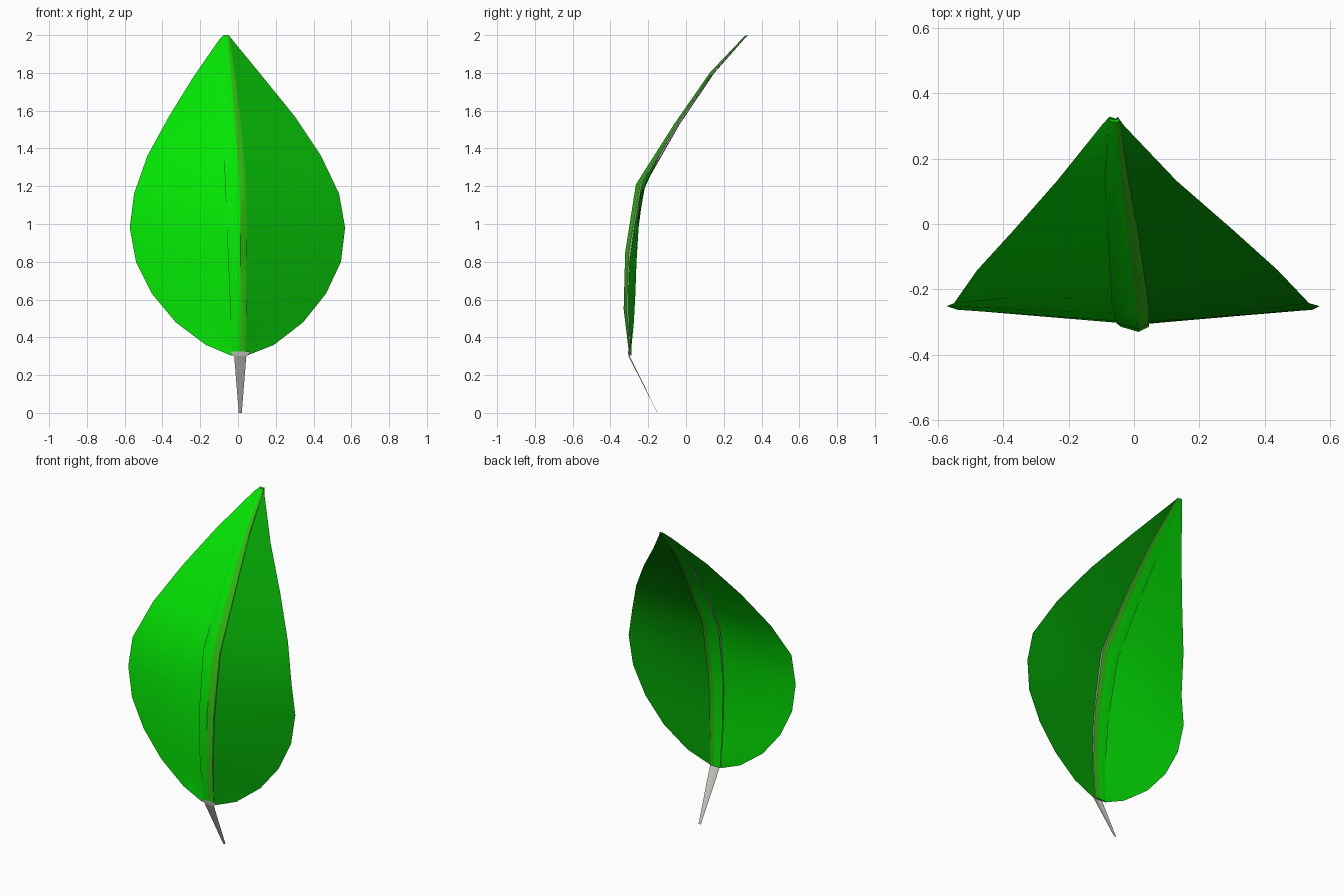
import bpy
import math
from mathutils import Vector

if "Cube" in bpy.data.objects:
    bpy.data.objects.remove(bpy.data.objects["Cube"])


def material(name, rgb):
    m = bpy.data.materials.new(name)
    m.diffuse_color = (*rgb, 1)
    m.use_nodes = True
    m.node_tree.nodes["Principled BSDF"].inputs["Base Color"].default_value = m.diffuse_color
    return m


LEAF = material("leaf green", (0.001, 0.78, 0.001))
DARK = material("dark leaf green", (0.001, 0.36, 0.001))
OLIVE = material("olive green", (0.03, 0.48, 0.005))
GREY = material("stem grey", (0.60, 0.60, 0.56))
LILAC = material("rib edge mauve", (0.50, 0.36, 0.48))


def lerp(table, z):
    """Piecewise linear lookup in (z, value) pairs."""
    for (z0, v0), (z1, v1) in zip(table, table[1:]):
        if z <= z1:
            return v0 + (v1 - v0) * max(0, (z - z0) / (z1 - z0))
    return table[-1][1]


# Curves by height: front ridge depth, rib thickness, rib left / middle / right lines
RIDGE_Y = [(0.30, -0.30), (0.55, -0.33), (0.85, -0.322), (1.21, -0.265),
           (1.53, -0.062), (1.80, 0.125), (2.0, 0.315)]
RIB_T = [(0.30, 0.012), (0.55, 0.036), (0.85, 0.042), (1.21, 0.05),
         (1.53, 0.03), (1.8, 0.025), (2.0, 0.012)]
RIB_L = [(0.30, -0.03), (1.0, -0.06), (1.78, -0.09), (2.0, -0.075)]
RIB_M = [(0.30, 0.01), (0.6, 0.015), (1.2, 0.01), (2.0, -0.055)]
RIB_R = [(0.30, 0.04), (0.6, 0.047), (1.2, 0.045), (1.6, 0.01), (2.0, -0.045)]

# Leaf margin: height, left x, right x, depth
MARGIN = [(0.305, -0.04, 0.05, -0.298), (0.36, -0.17, 0.19, -0.288),
          (0.48, -0.33, 0.345, -0.276), (0.63, -0.455, 0.465, -0.268),
          (0.80, -0.54, 0.545, -0.262), (0.98, -0.573, 0.567, -0.251),
          (1.16, -0.55, 0.535, -0.242), (1.36, -0.48, 0.44, -0.142),
          (1.57, -0.365, 0.30, -0.016), (1.78, -0.235, 0.13, 0.132),
          (1.975, -0.1, -0.03, 0.300), (2.0, -0.075, -0.05, 0.328)]


def add_rows(name, rows, mats, closed=False, pick=None, angle=40):
    """Skin a list of equal-length point rows."""
    n = len(rows[0])
    faces, idx = [], []
    for i in range(len(rows) - 1):
        for j in range(n if closed else n - 1):
            k = (j + 1) % n
            faces.append((i * n + j, i * n + k, (i + 1) * n + k, (i + 1) * n + j))
            idx.append(pick[j] if pick else 0)
    if closed:
        last = (len(rows) - 1) * n
        faces += [tuple(range(n))[::-1], tuple(range(last, last + n))]
        idx += [0, 0]
    mesh = bpy.data.meshes.new(name)
    mesh.from_pydata([Vector(p) for r in rows for p in r], [], faces)
    for m in mats:
        mesh.materials.append(m)
    mesh.polygons.foreach_set("material_index", idx)
    ob = bpy.data.objects.new(name, mesh)
    bpy.context.collection.objects.link(ob)
    bpy.ops.object.select_all(action='DESELECT')
    ob.select_set(True)
    bpy.context.view_layer.objects.active = ob
    bpy.ops.object.shade_smooth_by_angle(angle=math.radians(angle))
    return ob


# Two leaf halves, each running from the rib to the margin
for side, name, mat in ((1, "leaf_left", LEAF), (2, "leaf_right", DARK)):
    rows = []
    for m in MARGIN:
        z, y = m[0], m[3]
        zi = 1.21 if z == 1.16 else z          # the rib bends a little higher
        inner = Vector((lerp(RIB_M, zi), lerp(RIDGE_Y, zi) + lerp(RIB_T, zi) * 0.55, zi))
        outer = Vector((m[side], y, z))
        row = [inner.lerp(outer, t) for t in (0, 0.35, 0.7, 1)]
        if z == 1.16:                          # soften the bend inside the blade
            row[1].y += 0.012
            row[2].y += 0.015
        rows.append(row[::-1] if side == 1 else row)
    add_rows(name, rows, [mat])

# Midrib: shallow ridged strip with an olive right flank and mauve edges
rows = []
for z in (0.305, 0.55, 0.85, 1.21, 1.53, 1.80, 1.995):
    y, t = lerp(RIDGE_Y, z), lerp(RIB_T, z)
    l, m, r = lerp(RIB_L, z), lerp(RIB_M, z), lerp(RIB_R, z)
    rows.append([(l, y + t * 0.45, z), (m, y, z), (r, y + t * 0.45, z),
                 (r, y + t * 0.9, z), (m, y + t, z), (l, y + t * 0.9, z)])
add_rows("midrib", rows, [LEAF, OLIVE, LILAC], closed=True,
         pick=[0, 1, 2, 1, 0, 2])

# Stem: thin folded blade tapering to the ground
rows = []
for z, y, w, fold in ((0.0, -0.15, 0.008, 0.001), (0.30, -0.298, 0.032, 0.006),
                      (0.325, -0.303, 0.052, 0.004)):
    rows.append([(0.012 - w, y, z), (0.012, y - fold, z), (0.012 + w, y, z)])
add_rows("stem", rows, [GREY], angle=10)
